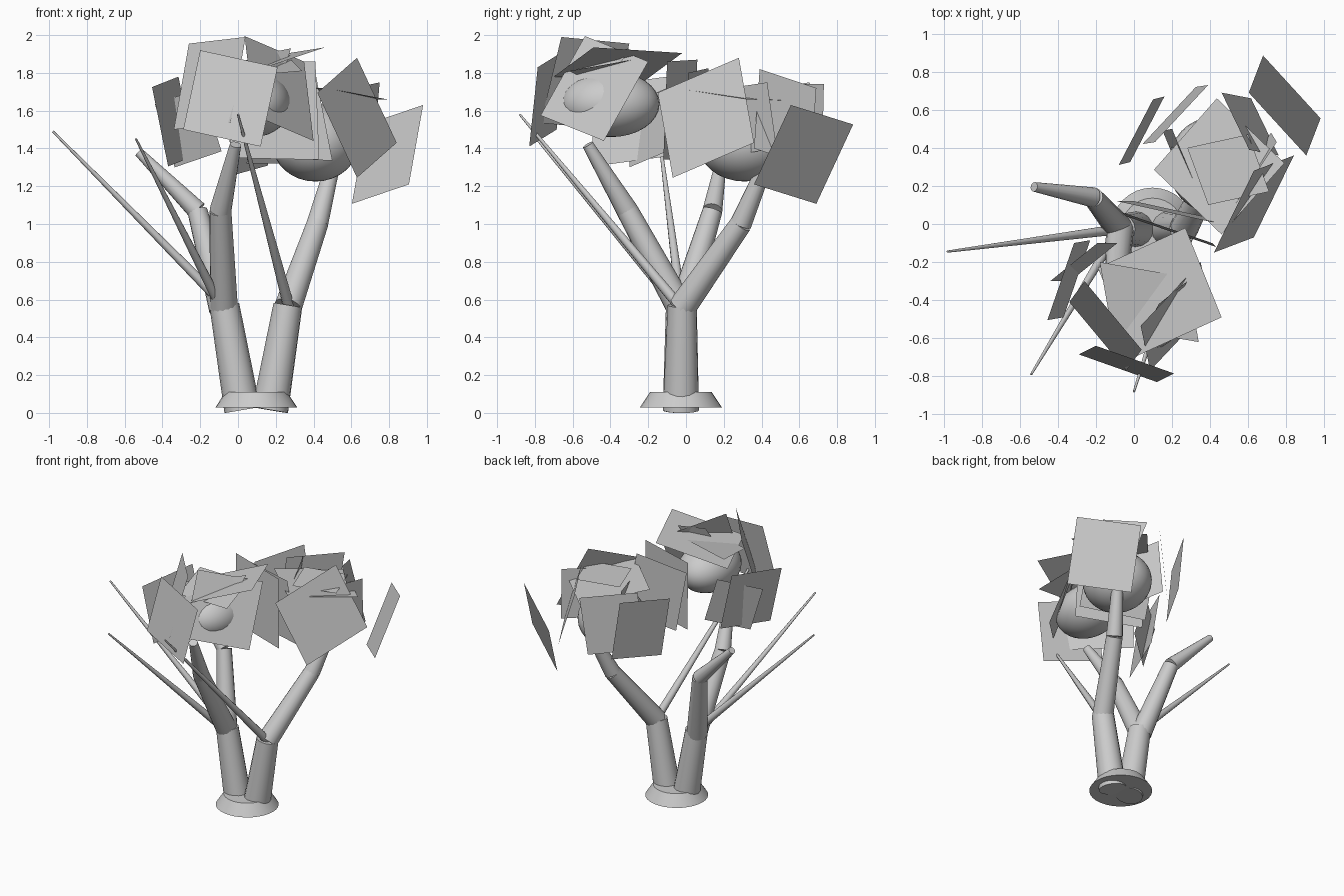
import bpy, bmesh, math
from mathutils import Vector

grey = bpy.data.materials.new("plain grey")
grey.diffuse_color = (0.6, 0.6, 0.6, 1)


def finish(obj, name, smooth=True):
    obj.name = name
    obj.data.materials.append(grey)
    if smooth:
        bpy.ops.object.shade_smooth_by_angle(angle=math.radians(40))


def limb(name, points, sides=16):
    """Tapered segments through (x, y, z, radius) points."""
    for i, (p, q) in enumerate(zip(points, points[1:])):
        a, b = Vector(p[:3]), Vector(q[:3])
        d = b - a
        bpy.ops.mesh.primitive_cone_add(vertices=sides, radius1=p[3], radius2=q[3],
                                        depth=d.length, location=(a + b) / 2,
                                        rotation=d.to_track_quat('Z', 'Y').to_euler())
        finish(bpy.context.object, f"{name}_{i + 1}")


def blob(name, center, radii):
    bpy.ops.mesh.primitive_uv_sphere_add(segments=32, ring_count=16, location=center)
    bpy.context.object.scale = radii
    finish(bpy.context.object, name)


def leaf_cards(name, cards):
    """Flat parallelograms, each from three consecutive corners."""
    for i, (a, b, c) in enumerate(cards):
        bm = bmesh.new()
        a, b, c = Vector(a), Vector(b), Vector(c)
        bm.faces.new([bm.verts.new(v) for v in (a, b, c, a + c - b)])
        me = bpy.data.meshes.new(name)
        bm.to_mesh(me)
        bm.free()
        obj = bpy.data.objects.new(name, me)
        bpy.context.collection.objects.link(obj)
        finish(obj, f"{name}_{i + 1}", False)


# root collar
bpy.ops.mesh.primitive_cone_add(vertices=32, radius1=0.218, radius2=0.163, depth=0.083,
                                location=(0.097, -0.027, 0.069))
finish(bpy.context.object, "root_collar")

# trunks
limb("left_trunk", [(0.023, -0.027, 0.015, 0.096), (-0.072, -0.027, 0.57, 0.079)])
limb("right_trunk", [(0.17, -0.027, 0.015, 0.096), (0.264, -0.02, 0.57, 0.077)])

# thick branches
limb("front_branch", [(-0.074, -0.027, 0.55, 0.074), (-0.093, -0.31, 1.07, 0.058),
                      (-0.013, -0.52, 1.42, 0.03)])
limb("back_branch", [(-0.08, -0.02, 0.55, 0.074), (-0.215, 0.14, 1.07, 0.053),
                     (-0.525, 0.195, 1.38, 0.025)])
limb("right_branch", [(0.265, -0.02, 0.56, 0.074), (0.42, 0.29, 1.0, 0.058),
                      (0.52, 0.45, 1.38, 0.035)])

# thin twigs
limb("left_twig", [(-0.1, -0.03, 0.6, 0.028), (-0.98, -0.145, 1.49, 0.006)], 10)
limb("front_left_twig", [(-0.1, -0.06, 0.58, 0.028), (-0.54, -0.79, 1.45, 0.006)], 10)
limb("front_twig", [(0.27, -0.03, 0.56, 0.03), (0.0, -0.88, 1.58, 0.006)], 10)

# leafy masses
blob("front_crown", (0.08, -0.4, 1.635), (0.2, 0.26, 0.175))
blob("back_crown", (0.41, 0.31, 1.43), (0.23, 0.25, 0.205))

# flat leaf cards around the front crown
leaf_cards("front_leaf_card", [
    ((-0.20, -0.64, 1.92), (0.21, -0.785, 1.83), (0.12, -0.83, 1.41)),
    ((-0.455, -0.505, 1.725), (-0.315, -0.10, 1.78), (-0.23, -0.085, 1.36)),
    ((-0.44, -0.30, 1.635), (-0.335, -0.30, 1.30), (-0.087, -0.10, 1.385)),
    ((0.35, -0.20, 1.86), (0.40, -0.435, 1.44), (0.085, -0.77, 1.575)),
    ((0.04, -0.66, 1.99), (-0.26, -0.30, 1.955), (-0.34, -0.41, 1.50)),
    ((0.27, -0.02, 1.905), (0.46, -0.49, 1.935), (0.0, -0.70, 1.78)),
    ((0.41, -0.10, 1.86), (-0.06, 0.06, 1.87), (-0.04, 0.04, 1.35)),
    ((0.28, -0.30, 1.93), (0.13, -0.42, 1.90), (0.03, -0.62, 1.55)),
    ((-0.18, -0.20, 1.83), (0.28, -0.28, 1.87), (0.34, -0.62, 1.81)),
])

# flat leaf cards around the back crown
leaf_cards("back_leaf_card", [
    ((0.98, 0.555, 1.63), (0.905, 0.36, 1.21), (0.603, 0.69, 1.107)),
    ((0.63, 0.28, 1.88), (0.84, 0.36, 1.43), (0.63, -0.07, 1.245)),
    ((0.435, 0.66, 1.65), (0.105, 0.285, 1.71), (0.46, -0.055, 1.72)),
    ((0.46, 0.69, 1.72), (0.615, 0.66, 1.30), (0.76, 0.36, 1.40)),
    ((-0.02, 0.325, 1.26), (0.16, 0.67, 1.31), (0.10, 0.655, 1.75)),
    ((0.39, 0.73, 1.74), (0.11, 0.43, 1.74), (0.045, 0.42, 1.32)),
    ((0.75, 0.43, 1.75), (0.53, 0.10, 1.70), (0.50, 0.15, 1.35)),
    ((0.20, 0.50, 1.75), (0.32, 0.21, 1.70), (0.27, 0.20, 1.32)),
    ((0.28, 0.40, 1.725), (0.60, 0.47, 1.725), (0.71, 0.17, 1.725)),
    ((0.0, 0.12, 1.36), (0.50, 0.01, 1.335), (0.41, 0.01, 1.80)),
])
